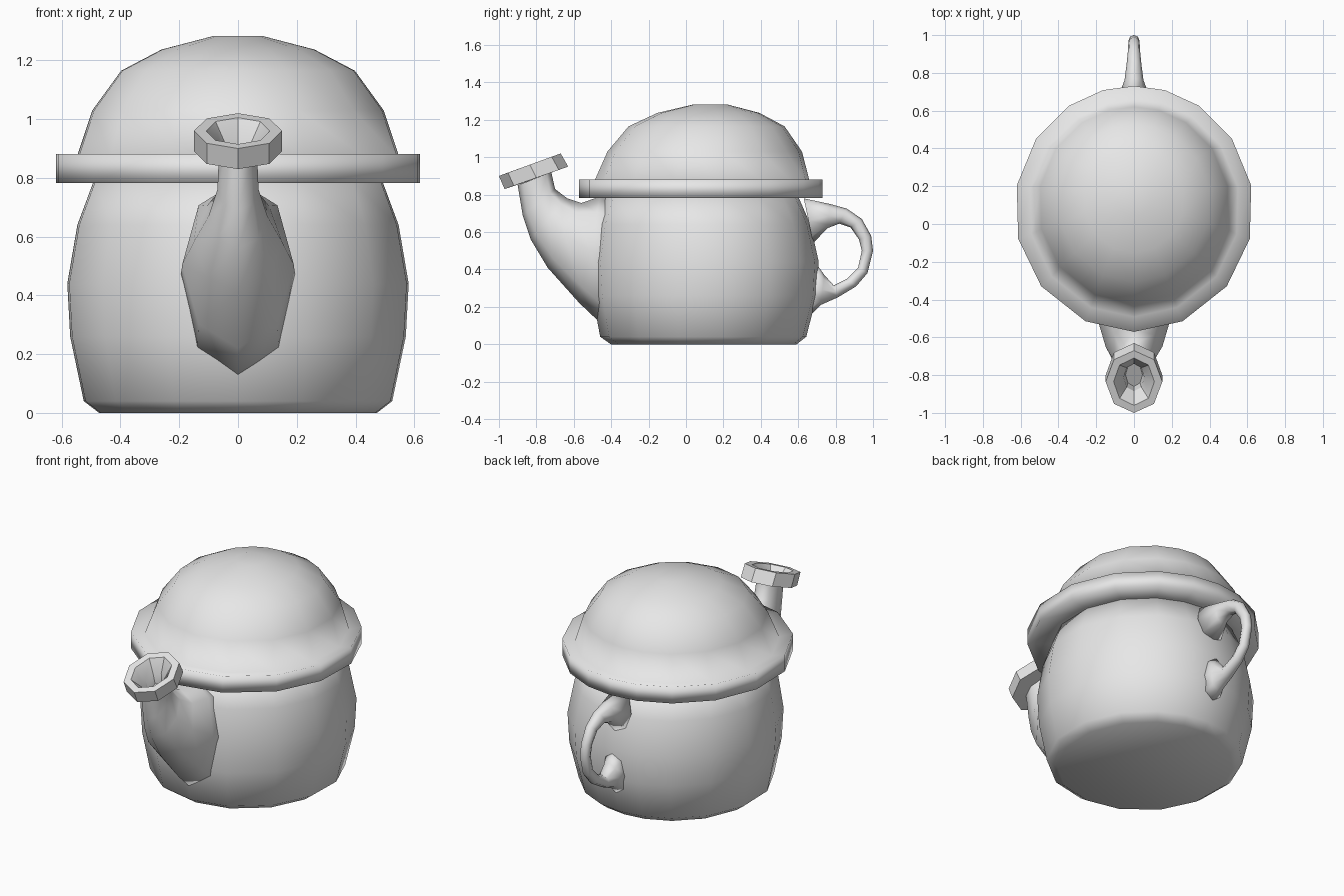
import bpy, bmesh
from math import radians, sin, cos, pi

cube = bpy.data.objects.get("Cube")
if cube:
    bpy.data.objects.remove(cube, do_unlink=True)

grey = bpy.data.materials.new("plain grey")
grey.use_nodes = True
colour = (0.8, 0.8, 0.8, 1)
grey.diffuse_color = colour
grey.node_tree.nodes["Principled BSDF"].inputs["Base Color"].default_value = colour

# Slightly irregular spacing of the turned sections
half = [90, 75, 57, 35, 11, -14, -39, -66, -90]
ANGLES = half + [180 - a for a in half[-2:0:-1]]


def loft(name, rings, cap_start=True, cap_end=True, crease=180):
    """Skin a list of equal-sized point rings."""
    bm = bmesh.new()
    loops = [[bm.verts.new(p) for p in ring] for ring in rings]
    n = len(loops[0])
    for a, b in zip(loops, loops[1:]):
        for i in range(n):
            j = (i + 1) % n
            bm.faces.new((a[i], a[j], b[j], b[i]))
    if cap_start:
        bm.faces.new(loops[0][::-1])
    if cap_end:
        bm.faces.new(loops[-1])
    bmesh.ops.recalc_face_normals(bm, faces=bm.faces)
    mesh = bpy.data.meshes.new(name)
    bm.to_mesh(mesh)
    bm.free()
    mesh.materials.append(grey)
    obj = bpy.data.objects.new(name, mesh)
    bpy.context.collection.objects.link(obj)
    bpy.ops.object.select_all(action='DESELECT')
    obj.select_set(True)
    bpy.context.view_layer.objects.active = obj
    if crease < 180:
        bpy.ops.object.shade_smooth_by_angle(angle=radians(crease))
    else:
        bpy.ops.object.shade_smooth()
    return obj


def round_ring(radius, centre_y, z):
    """Horizontal section of the pot."""
    return [(radius * cos(radians(a)),
             centre_y + 1.03 * radius * sin(radians(a)), z) for a in ANGLES]


def oval(outer, inner, width, sides=8):
    """Oval section spanning two (y, z) points, with a half width in x."""
    ring = []
    for i in range(sides):
        t = 2 * pi * i / sides
        k = (1 - cos(t)) / 2
        ring.append((width * sin(t),
                     outer[0] + (inner[0] - outer[0]) * k,
                     outer[1] + (inner[1] - outer[1]) * k))
    return ring


# Pot body
loft("body", [round_ring(*r) for r in [
    (.482, .095, 0), (.535, .092, .04), (.582, .1, .26), (.592, .1, .44),
    (.557, .092, .64), (.5, .085, .79)]])

# Domed lid with its broad rim
loft("lid", [round_ring(*r) for r in [
    (.49, .085, .785), (.632, .08, .782), (.632, .08, .882), (.56, .085, .868),
    (.505, .1, 1.03), (.405, .11, 1.165), (.265, .12, 1.237),
    (.085, .13, 1.283)]])

# Spout, broad at the pot and narrow at the tip
loft("spout", [oval(*r) for r in [
    ((-.38, .04), (-.35, .78), .2),
    ((-.57, .22), (-.46, .79), .19),
    ((-.74, .41), (-.56, .755), .15),
    ((-.83, .56), (-.635, .78), .1),
    ((-.873, .69), (-.7, .83), .07),
    ((-.9, .85), (-.72, .92), .065)]], cap_end=False)

# Hollow collar on the spout tip
loft("spout_collar", [oval(*r) for r in [
    ((-.9, .853), (-.72, .918), .06),
    ((-.97, .83), (-.63, .95), .15),
    ((-1, .9), (-.67, 1.02), .15),
    ((-.96, .915), (-.71, 1.005), .108),
    ((-.885, .86), (-.74, .915), .055),
    ((-.86, .78), (-.735, .86), .045)]], cap_start=False, crease=30)

# Looped handle
loft("handle", [oval(*r) for r in [
    ((.63, .78), (.68, .54), .09),
    ((.77, .75), (.755, .62), .05),
    ((.86, .725), (.82, .645), .04),
    ((.94, .67), (.88, .625), .033),
    ((.99, .58), (.925, .56), .03),
    ((1, .5), (.94, .5), .03),
    ((.97, .38), (.92, .41), .03),
    ((.91, .31), (.86, .35), .033),
    ((.81, .25), (.79, .315), .04),
    ((.72, .21), (.74, .37), .055),
    ((.65, .14), (.69, .44), .08)]])
